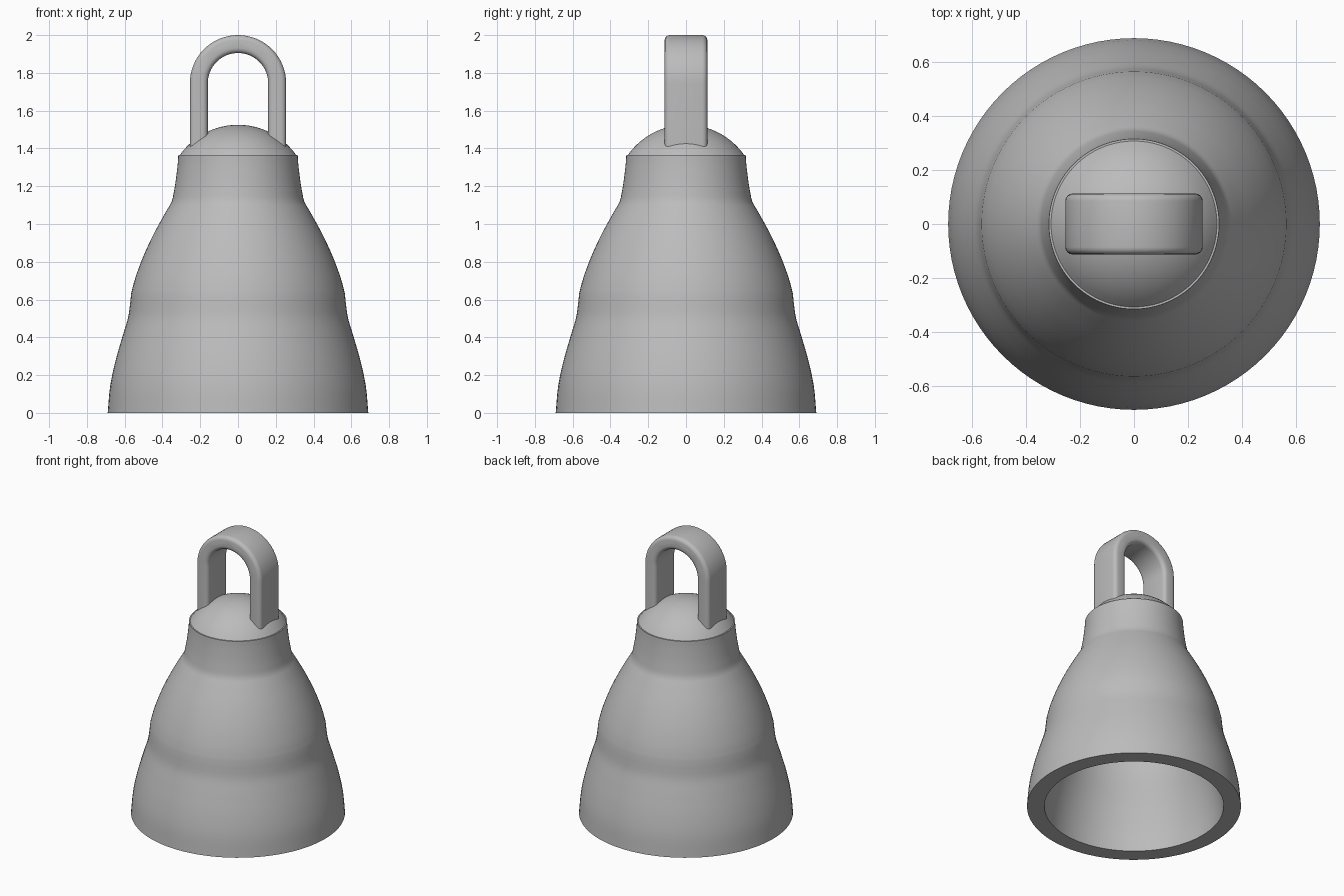
import bpy, bmesh
from math import pi, sin, cos, sqrt, radians
from mathutils import Vector

cube = bpy.data.objects.get("Cube")
if cube:
    bpy.data.objects.remove(cube, do_unlink=True)

grey = bpy.data.materials.new("plain grey")
grey.use_nodes = True
GREY = (0.5, 0.5, 0.5, 1)
grey.diffuse_color = GREY
grey.node_tree.nodes["Principled BSDF"].inputs["Base Color"].default_value = GREY


def finish(name, bm, angle=35):
    bmesh.ops.recalc_face_normals(bm, faces=bm.faces)
    mesh = bpy.data.meshes.new(name)
    bm.to_mesh(mesh)
    bm.free()
    mesh.materials.append(grey)
    ob = bpy.data.objects.new(name, mesh)
    bpy.context.collection.objects.link(ob)
    bpy.ops.object.select_all(action="DESELECT")
    ob.select_set(True)
    bpy.context.view_layer.objects.active = ob
    bpy.ops.object.shade_smooth_by_angle(angle=radians(angle))
    return ob


def smooth_curve(points, steps=4):
    """Catmull-Rom curve through (radius, height) points."""
    p = [Vector(q) for q in points]
    p = [2 * p[0] - p[1]] + p + [2 * p[-1] - p[-2]]
    out = []
    for a, b, c, d in zip(p, p[1:], p[2:], p[3:]):
        for i in range(steps):
            t = i / steps
            out.append(0.5 * (2 * b + (c - a) * t + (2 * a - 5 * b + 4 * c - d) * t**2
                              + (3 * b - a - 3 * c + d) * t**3))
    return out + [p[-2]]


def lathe(name, profile, segments=96):
    bm = bmesh.new()
    verts = [bm.verts.new((r, 0, z)) for r, z in profile]
    edges = [bm.edges.new(pair) for pair in zip(verts, verts[1:])]
    bmesh.ops.spin(bm, geom=verts + edges, axis=(0, 0, 1), cent=(0, 0, 0),
                   angle=2 * pi, steps=segments)
    bmesh.ops.remove_doubles(bm, verts=bm.verts, dist=1e-4)
    return finish(name, bm)


# Bell body: flared lower skirt, waist shoulder, collar, domed crown and hollow inside
skirt = smooth_curve([(0.69, 0), (0.677, 0.14), (0.65, 0.27), (0.613, 0.4),
                      (0.583, 0.5), (0.571, 0.58)])
shoulder = smooth_curve([(0.566, 0.63), (0.545, 0.71), (0.505, 0.82), (0.45, 0.94),
                         (0.39, 1.05), (0.352, 1.115)])
collar = smooth_curve([(0.345, 1.14), (0.331, 1.22), (0.32, 1.31), (0.316, 1.365)])
rim, top = 0.308, 1.525
rise = top - 1.365
R = (rim**2 + rise**2) / (2 * rise)
dome = [(r, top - R + sqrt(R * R - r * r)) for r in [rim * (1 - i / 16) for i in range(17)]]
hollow = smooth_curve([(0, 1.26), (0.17, 1.25), (0.23, 1.15), (0.27, 1.06), (0.36, 0.88),
                       (0.44, 0.68), (0.475, 0.5), (0.53, 0.3), (0.565, 0.13), (0.578, 0)])
lathe("bell_body", skirt + shoulder + collar + dome + hollow + [skirt[0]])

# Hanging loop: flat arch with rounded edges, its legs sunk into the crown
OUTER, INNER, CENTRE, FOOT, HALF = 0.255, 0.16, 1.745, 1.36, 0.113


def arch(radius):
    arc = [(radius * cos(pi * i / 32), CENTRE + radius * sin(pi * i / 32)) for i in range(33)]
    return [(radius, FOOT)] + arc + [(-radius, FOOT)]


bm = bmesh.new()
outline = arch(OUTER) + arch(INNER)[::-1]
face = bm.faces.new([bm.verts.new((x, -HALF, z)) for x, z in outline])
new = bmesh.ops.extrude_face_region(bm, geom=[face])["geom"]
bmesh.ops.translate(bm, vec=(0, 2 * HALF, 0),
                    verts=[g for g in new if isinstance(g, bmesh.types.BMVert)])
long_edges = [e for e in bm.edges if abs(e.verts[0].co.y - e.verts[1].co.y) < 1e-5
              and min(v.co.z for v in e.verts) + max(v.co.z for v in e.verts) > 2 * FOOT + 0.01]
bmesh.ops.bevel(bm, geom=long_edges, offset=0.027, segments=4, profile=0.5, affect="EDGES")
finish("hanging_loop", bm, 40)
